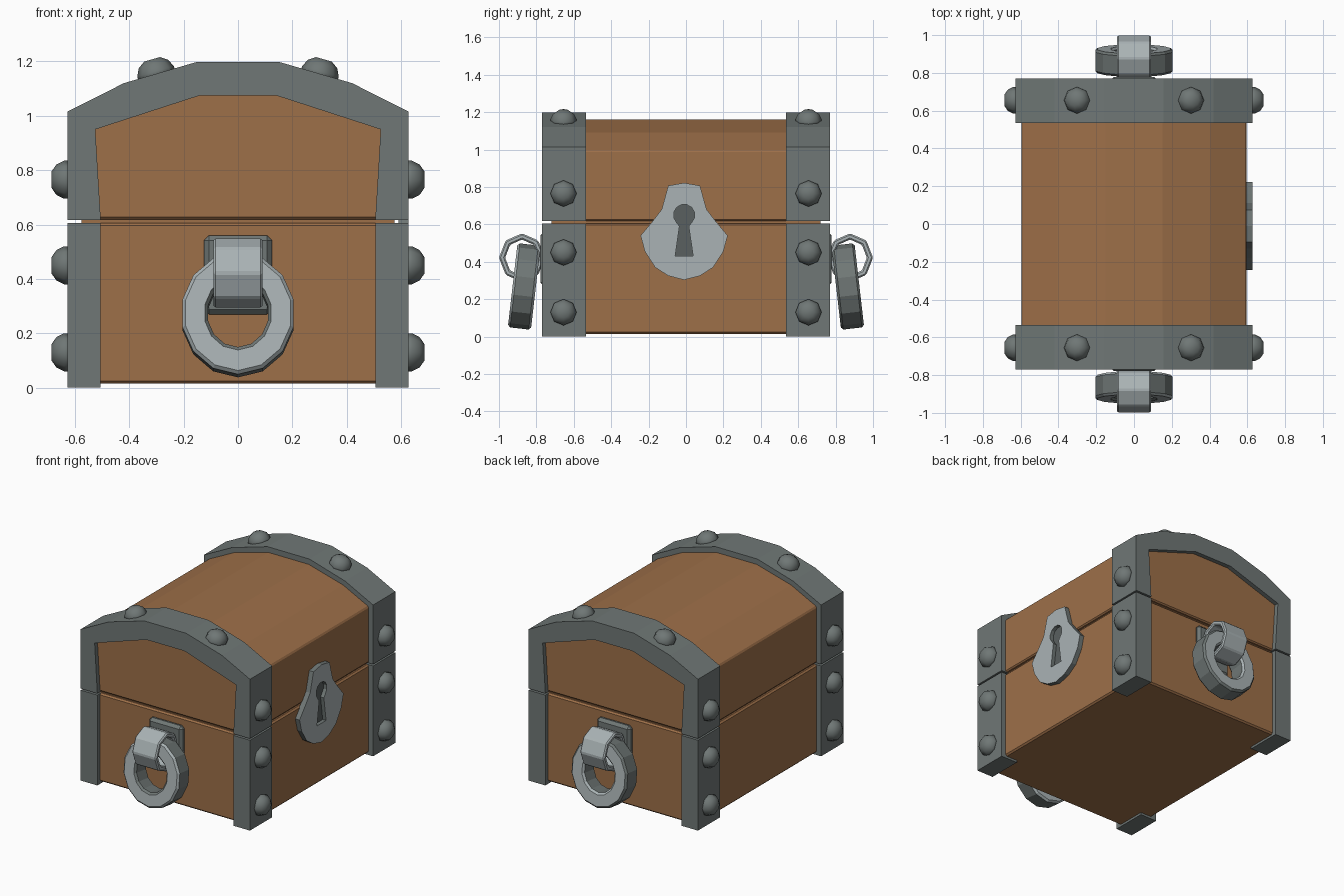
import bpy, bmesh, math
from mathutils import Vector, Matrix

if "Cube" in bpy.data.objects:
    bpy.data.objects.remove(bpy.data.objects["Cube"])


def material(name, rgb):
    m = bpy.data.materials.new(name)
    m.diffuse_color = (*rgb, 1)
    m.use_nodes = True
    m.node_tree.nodes["Principled BSDF"].inputs["Base Color"].default_value = m.diffuse_color
    return m


WOOD = material("brown wood", (0.34, 0.16, 0.066))
IRON = material("dark iron", (0.16, 0.185, 0.18))
STEEL = material("light steel", (0.40, 0.45, 0.46))
SHADE = material("keyhole grey", (0.10, 0.115, 0.115))


def finish(name, bm, mats, bevel=0, rule=None, smooth=False):
    bmesh.ops.recalc_face_normals(bm, faces=bm.faces)
    for f in bm.faces:
        f.smooth = smooth
        if rule:
            f.material_index = rule(f.normal)
    me = bpy.data.meshes.new(name)
    bm.to_mesh(me)
    bm.free()
    ob = bpy.data.objects.new(name, me)
    bpy.context.collection.objects.link(ob)
    for m in mats:
        me.materials.append(m)
    if bevel:
        b = ob.modifiers.new("bevel", 'BEVEL')
        b.width, b.segments, b.limit_method = bevel, 1, 'ANGLE'
    return ob


def prism(name, pts, y0, y1, mat, bevel=0):
    """Extrude an x-z profile from y0 to y1."""
    bm = bmesh.new()
    a = [bm.verts.new((x, y0, z)) for x, z in pts]
    b = [bm.verts.new((x, y1, z)) for x, z in pts]
    bm.faces.new(a)
    bm.faces.new(b)
    n = len(pts)
    for i in range(n):
        j = (i + 1) % n
        bm.faces.new((a[i], a[j], b[j], b[i]))
    return finish(name, bm, [mat], bevel)


def ring(name, outer, inner, depth, place, mats, bevel=0, rule=None):
    """Closed band between two loops; place(u, v, w) gives the 3D point."""
    bm = bmesh.new()
    loops = [[bm.verts.new(place(u, v, w)) for u, v in pts]
             for pts, w in ((outer, -depth), (outer, depth), (inner, depth), (inner, -depth))]
    n = len(outer)
    for k in range(4):
        p, q = loops[k], loops[(k + 1) % 4]
        for i in range(n):
            j = (i + 1) % n
            bm.faces.new((p[i], p[j], q[j], q[i]))
    return finish(name, bm, mats, bevel, rule)


def ellipse(n, ru, rv, phase=0):
    return [(ru * math.cos(2 * math.pi * (i + phase) / n),
             rv * math.sin(2 * math.pi * (i + phase) / n)) for i in range(n)]


def box(x, z0, z1):
    return [(-x, z0), (x, z0), (x, z1), (-x, z1)]


def mirrored(half):
    return half + [(-x, z) for x, z in reversed(half)]


# wooden base, lid and the core seen through the gap
prism("wood_base", box(0.595, 0.015, 0.606), -0.74, 0.74, WOOD, 0.01)
prism("wood_core", box(0.575, 0.5, 0.7), -0.72, 0.72, WOOD)
prism("wood_lid", mirrored([(0.595, 0.619), (0.595, 0.995), (0.405, 1.09), (0.15, 1.16)]),
      -0.74, 0.74, WOOD, 0.008)

# iron bands
arch = [(0.505, 0.617), (0.628, 0.617), (0.628, 1.015), (0.42, 1.12), (0.155, 1.197)]
under = [(0.14, 1.075), (0.525, 0.95)]
arch_loop = arch + [(-x, z) for x, z in reversed(arch)] + \
    [(-x, z) for x, z in reversed(under)] + under


def rivet(name, pos, normal):
    bm = bmesh.new()
    rows = []
    for r, h in ((0.07, -0.01), (0.07, 0.012), (0.056, 0.04), (0.03, 0.058)):
        rows.append([bm.verts.new((x, y, h)) for x, y in ellipse(8, r, r)])
    for p, q in zip(rows, rows[1:]):
        for i in range(8):
            j = (i + 1) % 8
            bm.faces.new((p[i], p[j], q[j], q[i]))
    bm.faces.new(rows[0])
    bm.faces.new(rows[-1])
    turn = Vector(normal).to_track_quat('Z', 'Y').to_matrix().to_4x4()
    bm.transform(Matrix.Translation(pos) @ turn)
    return finish(name, bm, [IRON], smooth=True)


for s, end in ((-1, "front"), (1, "back")):
    y0, y1 = sorted((s * 0.535, s * 0.77))
    prism(f"lid_band_{end}", arch_loop, y0, y1, IRON)
    for t, side in ((-1, "left"), (1, "right")):
        prism(f"base_band_{end}_{side}",
              [(t * 0.505, 0), (t * 0.628, 0), (t * 0.628, 0.606), (t * 0.505, 0.606)],
              y0, y1, IRON)
        # rivets
        for z in (0.13, 0.45, 0.765):
            rivet(f"rivet_{end}_{side}", (t * 0.628, s * 0.655, z), (t, 0, 0))
        rivet(f"top_rivet_{end}_{side}", (t * 0.30, s * 0.655, 1.152), (t * 0.272, 0, 0.962))

    # handle plate, bracket loop and hanging ring
    y0, y1 = sorted((s * 0.73, s * 0.778))
    prism(f"handle_plate_{end}", box(0.125, 0.27, 0.56), y0, y1, IRON, 0.018)
    ring(f"handle_bracket_{end}", ellipse(8, 0.123, 0.13), ellipse(8, 0.09, 0.097), 0.09,
         lambda u, v, w: (w, s * (0.877 + u), 0.422 + v), [STEEL], 0.008)
    c, k = math.cos(0.115), math.sin(0.115)
    ring(f"handle_ring_{end}", ellipse(14, 0.21, 0.226, 0.5), ellipse(14, 0.113, 0.125, 0.5), 0.062,
         lambda u, v, w: (u, s * (0.865 - v * k + w * c), 0.268 + v * c + w * k),
         [IRON, STEEL], 0.012, lambda n: int(abs(n.y) > 0.7))

# lock plate with a cut keyhole, made from a filled curve
half = [(0.0, 0.303), (0.085, 0.325), (0.155, 0.37), (0.21, 0.455), (0.233, 0.54),
        (0.17, 0.615), (0.12, 0.68), (0.085, 0.807), (0.0, 0.822)]
outline = half + [(-y, z) for y, z in reversed(half[1:-1])]
key = [(0.025, 0.59)] + [(0.057 * math.sin(a), 0.65 - 0.057 * math.cos(a))
                         for a in [math.radians(45 + 30 * i) for i in range(10)]]
key += [(-0.025, 0.59), (-0.048, 0.43), (0.048, 0.43)]
cu = bpy.data.curves.new("lock_outline", 'CURVE')
cu.dimensions, cu.fill_mode, cu.extrude = '2D', 'BOTH', 0.018
for pts in (outline, key):
    sp = cu.splines.new('POLY')
    sp.points.add(len(pts) - 1)
    for p, (y, z) in zip(sp.points, pts):
        p.co = (y, z, 0, 1)
    sp.use_cyclic_u = True
tmp = bpy.data.objects.new("lock_outline", cu)
bpy.context.collection.objects.link(tmp)
bpy.context.view_layer.update()
flat = tmp.evaluated_get(bpy.context.evaluated_depsgraph_get()).to_mesh()
bm = bmesh.new()
bm.from_mesh(flat)
bpy.data.objects.remove(tmp)
to_side = Matrix(((0, 0, 1, 0.609), (1, 0, 0, -0.01), (0, 1, 0, 0), (0, 0, 0, 1)))
bm.transform(to_side)
bmesh.ops.remove_doubles(bm, verts=bm.verts, dist=0.0005)
finish("lock_plate", bm, [IRON, STEEL], 0, lambda n: int(abs(n.x) > 0.7))

# dark backing inside the keyhole
bm = bmesh.new()
bmesh.ops.create_cube(bm, size=1)
bm.transform(Matrix.Translation((0.596, -0.01, 0.57)) @ Matrix.Diagonal((0.012, 0.14, 0.32, 1)))
finish("keyhole_back", bm, [SHADE])
